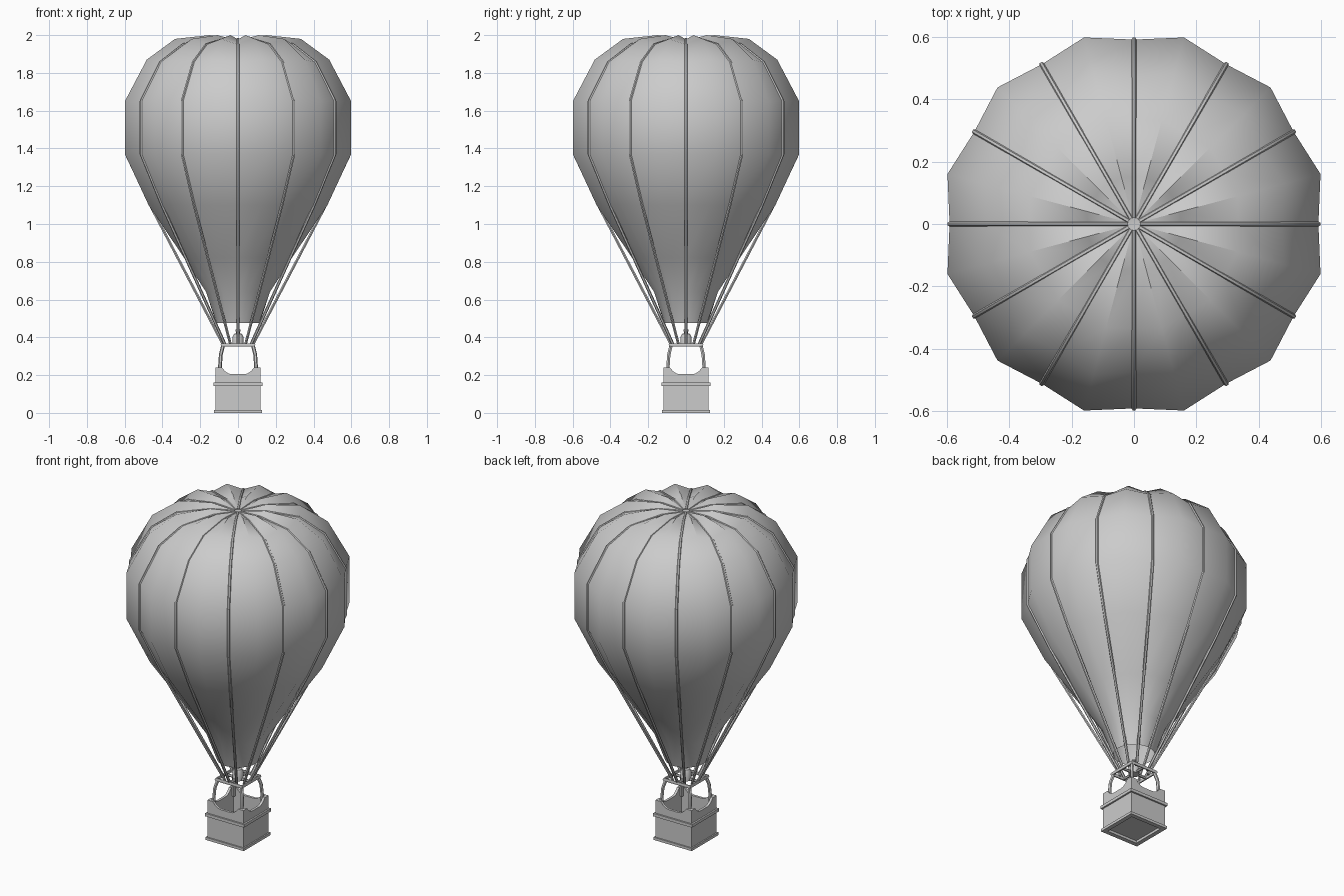
import bpy, bmesh
from math import sin, cos, radians
from mathutils import Vector

cube = bpy.data.objects.get("Cube")
if cube:
    bpy.data.objects.remove(cube, do_unlink=True)

grey = bpy.data.materials.new("plain grey")
grey.use_nodes = True
COLOUR = (0.6, 0.6, 0.6, 1)
grey.diffuse_color = COLOUR
grey.node_tree.nodes["Principled BSDF"].inputs["Base Color"].default_value = COLOUR


def finish(name, bm, smooth=None):
    """Turn a bmesh into a named object."""
    bmesh.ops.recalc_face_normals(bm, faces=bm.faces)
    mesh = bpy.data.meshes.new(name)
    bm.to_mesh(mesh)
    bm.free()
    mesh.materials.append(grey)
    ob = bpy.data.objects.new(name, mesh)
    bpy.context.collection.objects.link(ob)
    if smooth:
        activate(ob)
        bpy.ops.object.shade_smooth_by_angle(angle=radians(smooth))
    return ob


def activate(ob):
    bpy.ops.object.select_all(action='DESELECT')
    ob.select_set(True)
    bpy.context.view_layer.objects.active = ob


def lathe(name, profile, sides, smooth, cap=False):
    """Revolve (valley radius, valley z, ridge radius, ridge z) rows."""
    bm = bmesh.new()
    rings = []
    for vr, vz, rr, rz in profile:
        ring = []
        for i in range(sides):
            a = radians(360 * i / sides)
            r, z = (rr, rz) if i % 2 else (vr, vz)
            ring.append(bm.verts.new((r * cos(a), r * sin(a), z)))
        rings.append(ring)
    for lo, hi in zip(rings, rings[1:]):
        for i in range(sides):
            j = (i + 1) % sides
            bm.faces.new((lo[i], lo[j], hi[j], hi[i]))
    bm.faces.new(rings[-1])
    if cap:
        bm.faces.new(rings[0])
    return finish(name, bm, smooth)


def tube(name, points, radius, cyclic=False, resolution=1):
    """A round bar that follows the points."""
    curve = bpy.data.curves.new(name, 'CURVE')
    curve.dimensions = '3D'
    curve.bevel_depth = radius
    curve.bevel_resolution = resolution
    curve.use_fill_caps = True
    line = curve.splines.new('POLY')
    line.points.add(len(points) - 1)
    for p, co in zip(line.points, points):
        p.co = (*co, 1)
    line.use_cyclic_u = cyclic
    curve.materials.append(grey)
    ob = bpy.data.objects.new(name, curve)
    bpy.context.collection.objects.link(ob)
    activate(ob)
    bpy.ops.object.convert(target='MESH')
    bpy.ops.object.shade_smooth_by_angle(angle=radians(50))


def box(name, x, y, z, size):
    bm = bmesh.new()
    bmesh.ops.create_cube(bm, size=1)
    bmesh.ops.scale(bm, vec=size, verts=bm.verts)
    bmesh.ops.translate(bm, vec=(x, y, z), verts=bm.verts)
    return finish(name, bm)


# Envelope: twelve bulging gores with a dimpled crown and an open mouth
envelope = [
    (0.115, 0.475, 0.115, 0.475), (0.165, 0.64, 0.175, 0.64),
    (0.28, 0.82, 0.295, 0.82), (0.465, 1.10, 0.49, 1.10),
    (0.592, 1.37, 0.62, 1.37), (0.592, 1.65, 0.62, 1.65),
    (0.475, 1.855, 0.5, 1.87), (0.335, 1.95, 0.345, 1.98),
    (0.15, 1.978, 0.155, 2.0), (0.02, 1.972, 0.02, 1.974)]
lathe("envelope", envelope, 24, 40)

# Load ropes: lie in the valleys, then run straight to the burner frame
path = [(0.078, 0.36)] + [(r, z) for r, z, _, _ in envelope[3:]]
for k in range(12):
    a = radians(30 * k)
    tube("load_rope", [(r * cos(a), r * sin(a), z) for r, z in path], 0.008)

# Burner frame: square of bars with a cross in the middle
F, FZ = 0.085, 0.36
corners = [(-F, -F), (F, -F), (F, F), (-F, F)]
tube("burner_frame", [(x, y, FZ) for x, y in corners], 0.01, cyclic=True)
tube("frame_cross_bar", [(-F, 0, FZ), (F, 0, FZ)], 0.008)
tube("frame_cross_bar", [(0, -F, FZ), (0, F, FZ)], 0.008)

# Burner: tank with a shoulder and a nozzle
burner = [(0.03, 0.352), (0.03, 0.4), (0.022, 0.417), (0.01, 0.422),
          (0.01, 0.43), (0.014, 0.432), (0.012, 0.442)]
lathe("burner", [(r, z, r, z) for r, z in burner], 16, 40, cap=True)

# Bent uprights from the basket corners to the frame
for x, y in corners:
    sx, sy = (1 if x > 0 else -1), (1 if y > 0 else -1)
    tube("upright", [(sx * r, sy * r, z) for r, z in
                     ((0.095, 0.19), (0.095, 0.25), (0.091, 0.31), (0.078, 0.36))], 0.01)

# Basket: four walls with a scooped rim
H, T = 0.12, 0.015
half = [(0.12, 0.24), (0.085, 0.24), (0.07, 0.222), (0.05, 0.208), (0.03, 0.205)]
rim = half + [(-x, z) for x, z in reversed(half)]
outline = [(-H, 0.015)] + [(H, 0.015)] + rim
for k in range(4):
    a = radians(90 * k)
    bm = bmesh.new()
    rows = []
    for y in (-H, -H + T):
        # Mitre the wall ends
        w = -y / H
        rows.append([bm.verts.new((x * cos(a) * (w if abs(x) == H else 1) - y * sin(a),
                                   x * sin(a) * (w if abs(x) == H else 1) + y * cos(a), z))
                     for x, z in outline])
    n = len(outline)
    bm.faces.new(rows[0])
    bm.faces.new(rows[1])
    for i in range(n):
        j = (i + 1) % n
        bm.faces.new((rows[0][i], rows[0][j], rows[1][j], rows[1][i]))
    finish("basket_wall", bm)

# Floor, base trim and belt trim
box("basket_floor", 0, 0, 0.022, (0.236, 0.236, 0.014))
for name, z, height, out in (("base_trim", 0.008, 0.016, 0.128), ("belt_trim", 0.152, 0.018, 0.13)):
    depth = 0.026 if name == "base_trim" else out - H + 0.004
    for s in (-1, 1):
        c = s * (out - depth / 2)
        box(name, 0, c, z, (2 * out, depth, height))
        box(name, c, 0, z, (depth, 2 * (out - depth), height))
